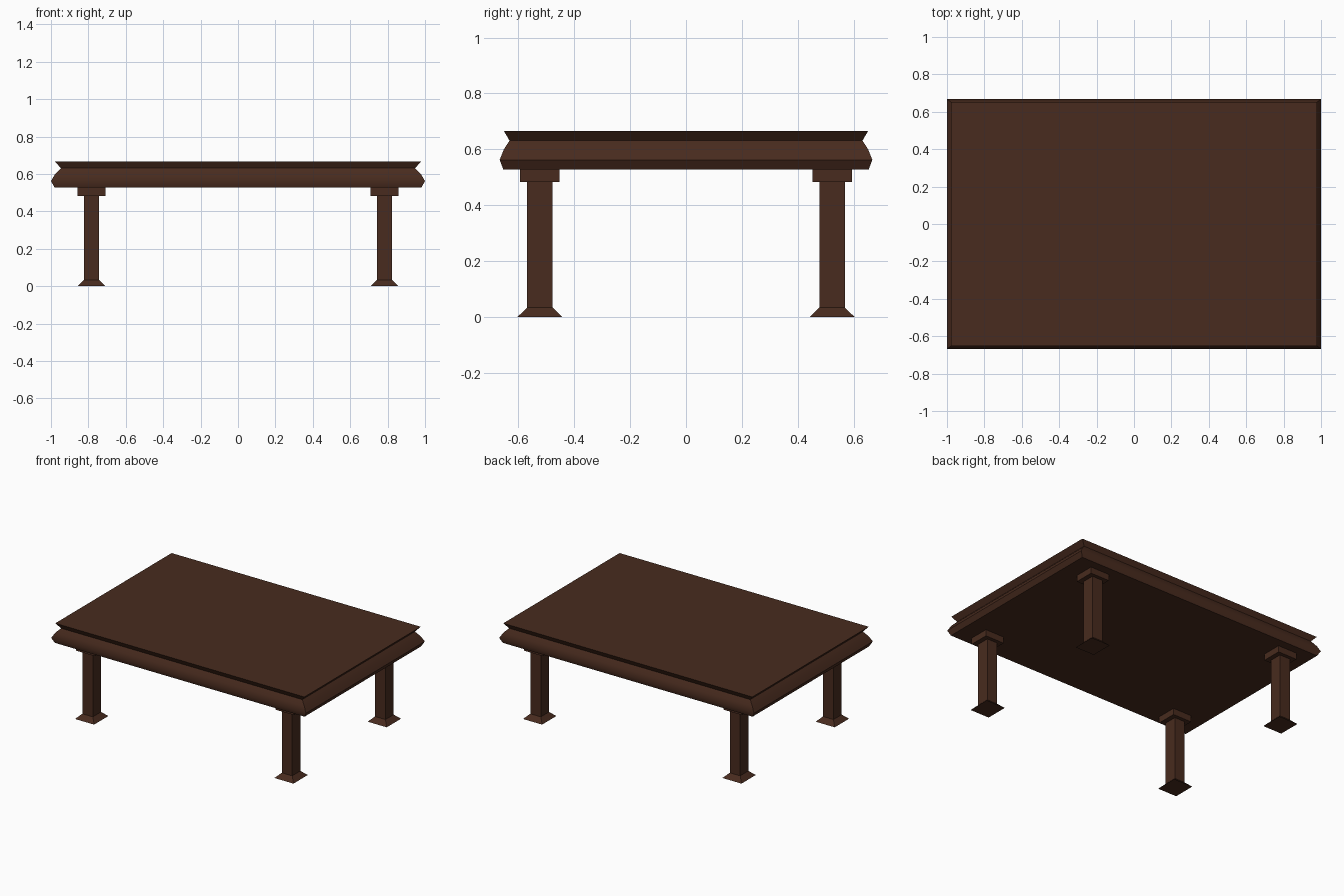
import bpy, bmesh, math

if "Cube" in bpy.data.objects:
    bpy.data.objects.remove(bpy.data.objects["Cube"])

wood = bpy.data.materials.new("dark_wood")
wood.diffuse_color = (0.065, 0.024, 0.013, 1)
wood.use_nodes = True
wood.node_tree.nodes["Principled BSDF"].inputs["Base Color"].default_value = wood.diffuse_color


def stack(name, sections, centre=(0, 0)):
    """Closed solid skinned through rectangles given as (half_x, half_y, z)."""
    bm = bmesh.new()
    rings = []
    for hx, hy, z in sections:
        rings.append([bm.verts.new((centre[0] + sx * hx, centre[1] + sy * hy, z))
                      for sx, sy in ((-1, -1), (1, -1), (1, 1), (-1, 1))])
    for low, high in zip(rings, rings[1:]):
        for i in range(4):
            j = (i + 1) % 4
            bm.faces.new((low[i], low[j], high[j], high[i]))
    bm.faces.new(rings[0][::-1])
    bm.faces.new(rings[-1])
    mesh = bpy.data.meshes.new(name)
    bm.to_mesh(mesh)
    bm.free()
    obj = bpy.data.objects.new(name, mesh)
    bpy.context.collection.objects.link(obj)
    mesh.materials.append(wood)
    return obj


# Table top: moulded edge with a notch under the lip and a rounded belly
profile = [(0.98, 0.527), (1.0, 0.562), (0.978, 0.599), (0.947, 0.631), (0.978, 0.666)]
top = stack("table_top", [(f, f * 0.667, z) for f, z in profile])
bpy.context.view_layer.objects.active = top
top.select_set(True)
bpy.ops.object.shade_smooth_by_angle(angle=math.radians(50))

# Four legs: flared foot, square post, flat cap block
for side, sx in (("left", -1), ("right", 1)):
    for end, sy in (("front", -1), ("back", 1)):
        stack(f"{end}_{side}_leg",
              [(0.075, 0.08, 0), (0.041, 0.046, 0.033), (0.041, 0.046, 0.482),
               (0.074, 0.071, 0.482), (0.074, 0.071, 0.527)],
              (sx * 0.783, sy * 0.523))
